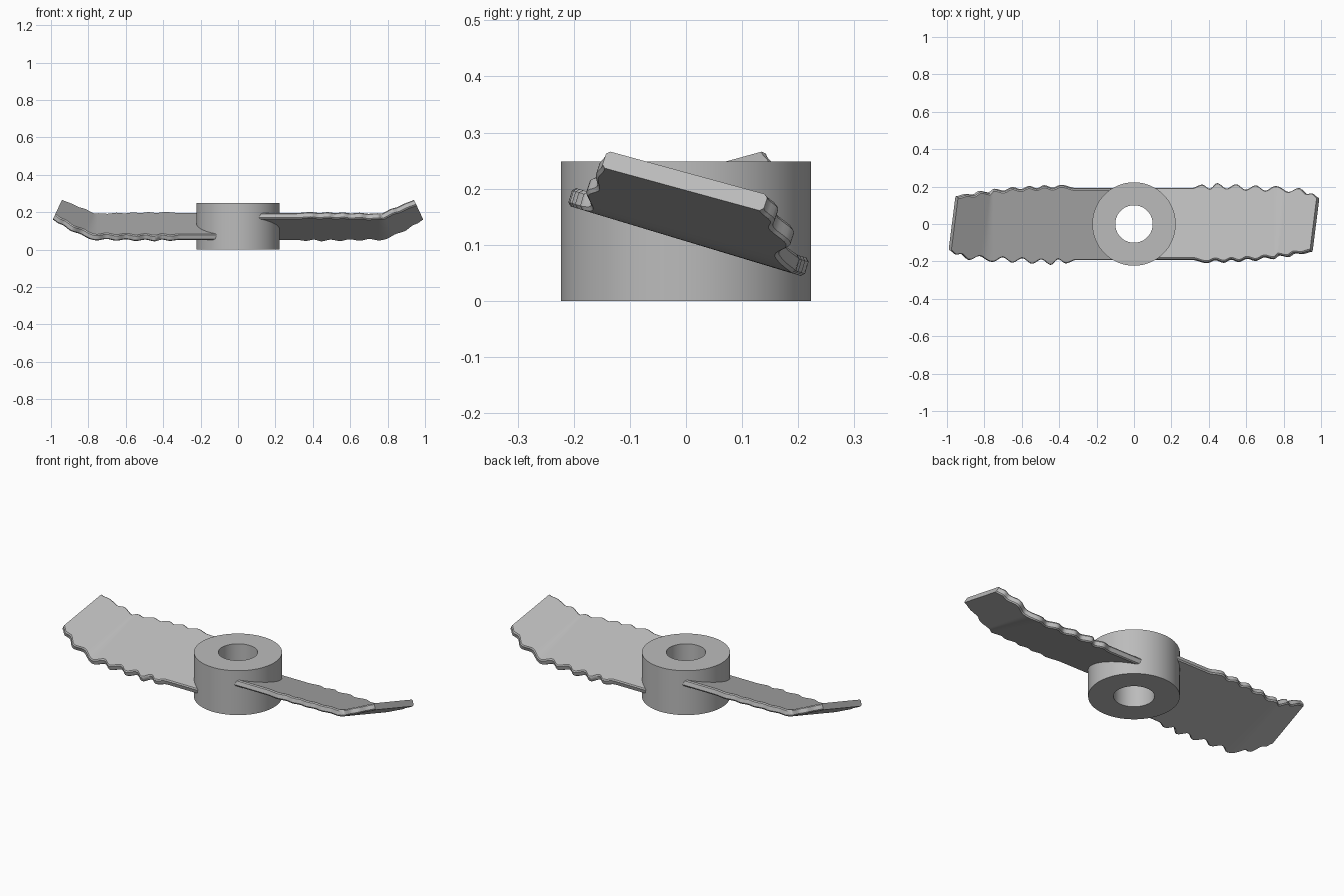
import bpy, bmesh, math
from mathutils import Matrix, Vector

cube = bpy.data.objects.get("Cube")
if cube:
    bpy.data.objects.remove(cube)

grey = bpy.data.materials.new("plain grey")
grey.use_nodes = True
COLOUR = (0.5, 0.5, 0.5, 1)
grey.diffuse_color = COLOUR
grey.node_tree.nodes["Principled BSDF"].inputs["Base Color"].default_value = COLOUR

TILT = Matrix.Rotation(math.radians(-16.8), 3, 'X')
HEIGHT = 0.124
HALF_THICK = 0.017
ROUND = 0.006
BEND_X, BEND_ANGLE, BEND_SPAN = 0.75, math.radians(25), 0.05
ROOT, TIP = 0.11, 0.985


def finish(name, bm, angle=30):
    bmesh.ops.recalc_face_normals(bm, faces=bm.faces)
    mesh = bpy.data.meshes.new(name)
    bm.to_mesh(mesh)
    bm.free()
    mesh.materials.append(grey)
    obj = bpy.data.objects.new(name, mesh)
    bpy.context.collection.objects.link(obj)
    bpy.ops.object.select_all(action='DESELECT')
    obj.select_set(True)
    bpy.context.view_layer.objects.active = obj
    bpy.ops.object.shade_smooth_by_angle(angle=math.radians(angle))
    return obj


def wave(points, x):
    """Ease from each crest to the next trough along an edge."""
    if x <= points[0][0]:
        return points[0][1]
    for (x0, y0), (x1, y1) in zip(points, points[1:]):
        if x <= x1:
            t = (x - x0) / (x1 - x0)
            return y0 + (y1 - y0) * (1 - math.cos(math.pi * t)) / 2
    return points[-1][1]


def serrated(crests, depths, end):
    """Crests with a trough before each one, then a plain run to the tip."""
    points = [(0.31, 0.19)]
    for (x, y), d in zip(crests, depths):
        if len(points) > 1:
            px, py = points[-1]
            points.append(((px + x) / 2, (py + y) / 2 - d))
        points.append((x, y))
    return points + end


low_edge = serrated([(0.365, 0.208), (0.445, 0.216), (0.545, 0.21), (0.65, 0.204),
                     (0.755, 0.2), (0.87, 0.19)], [0.026] * 6,
                    [(0.925, 0.158), (0.95, 0.162), (TIP, 0.142)])
high_edge = serrated([(0.39, 0.207), (0.48, 0.205), (0.56, 0.201), (0.65, 0.195),
                      (0.745, 0.186), (0.85, 0.175)], [0.014] * 6,
                     [(0.89, 0.155), (0.93, 0.158), (TIP, 0.146)])


def bend(p):
    """Curl the outer part of the blade upward through a short arc."""
    run = p.x - BEND_X
    if run <= 0:
        return p
    radius = BEND_SPAN / BEND_ANGLE
    a = min(run / radius, BEND_ANGLE)
    rest = max(run - BEND_SPAN, 0)
    x = radius * math.sin(a) + rest * math.cos(a) - p.z * math.sin(a)
    z = radius * (1 - math.cos(a)) + rest * math.sin(a) + p.z * math.cos(a)
    return Vector((BEND_X + x, p.y, z))


def section(x):
    """Slab section with chamfered long edges, tilted and bent."""
    right, left, h, r = wave(low_edge, x) / 0.96, -wave(high_edge, x) / 0.96, HALF_THICK, ROUND
    half = [(right - r, -h), (right, r - h), (right, h - r), (right - r, h)]
    other = [(left + r, h), (left, h - r), (left, r - h), (left + r, -h)]
    for v, w in half + other:
        yield bend(TILT @ Vector((x, v, w))) + Vector((0, 0, HEIGHT))


def blade(name, turn):
    bm = bmesh.new()
    steps = 110
    rings = []
    for i in range(steps + 1):
        x = ROOT + (TIP - ROOT) * i / steps
        rings.append([bm.verts.new(p) for p in section(x)])
    for a, b in zip(rings, rings[1:]):
        for i in range(len(a)):
            j = (i + 1) % len(a)
            bm.faces.new((a[i], a[j], b[j], b[i]))
    bm.faces.new(rings[0])
    bm.faces.new(rings[-1])
    bm.transform(Matrix.Rotation(turn, 4, 'Z'))
    finish(name, bm, 35)


# Hub: a ring with a through bore
bm = bmesh.new()
SIDES = 96
profile = [(0.223, 0), (0.223, 0.248), (0.1, 0.248), (0.1, 0)]
verts = [bm.verts.new((r, 0, z)) for r, z in profile]
edges = [bm.edges.new((verts[i], verts[(i + 1) % 4])) for i in range(4)]
bmesh.ops.spin(bm, geom=verts + edges, cent=(0, 0, 0), axis=(0, 0, 1),
               angle=2 * math.pi, steps=SIDES, use_merge=True)
bmesh.ops.remove_doubles(bm, verts=bm.verts, dist=0.0001)
finish("hub", bm)

# Two matching blades, half a turn apart
blade("left_blade", 0)
blade("right_blade", math.pi)
